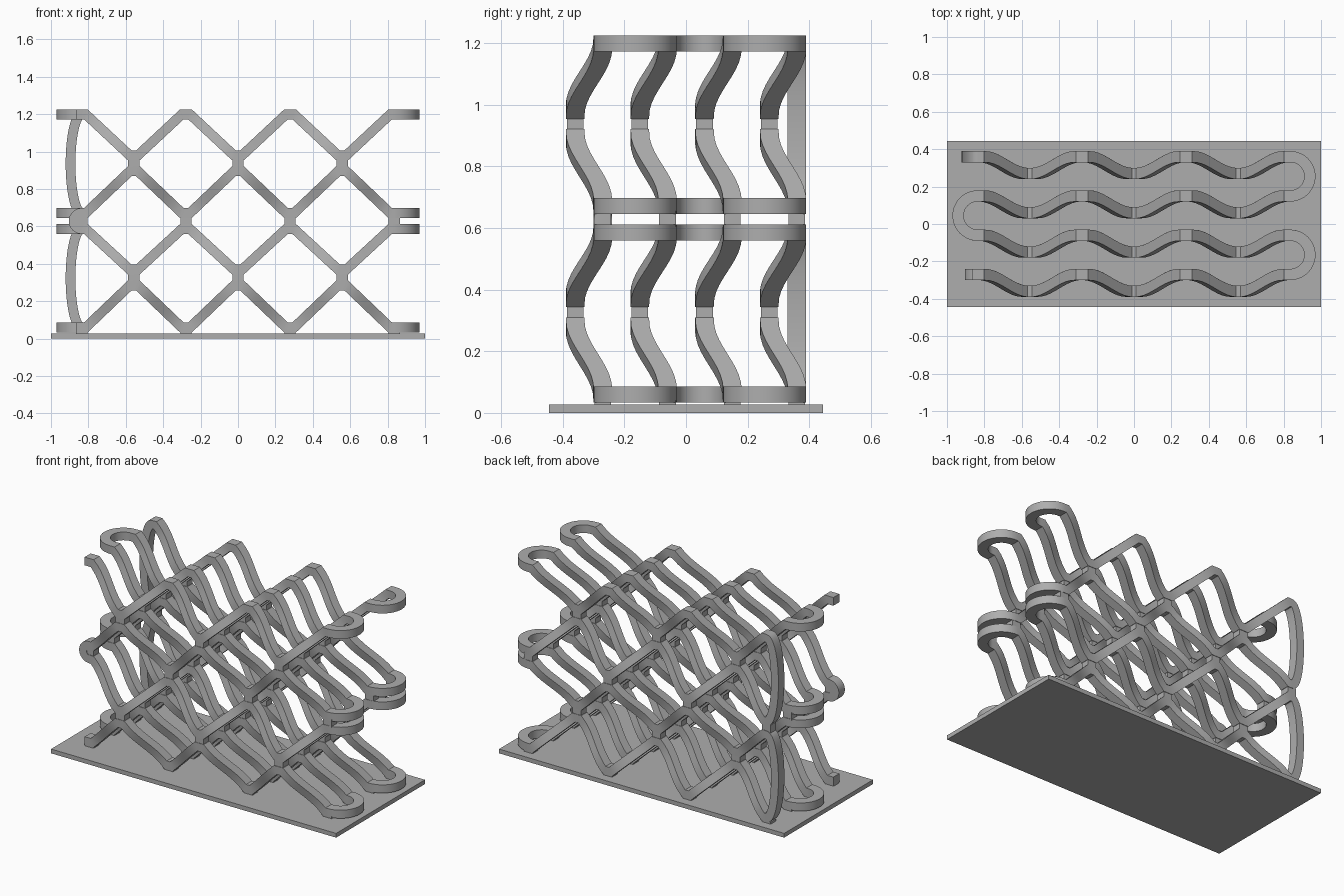
import bpy, bmesh, math
from mathutils import Vector

cube = bpy.data.objects.get("Cube")
if cube:
    bpy.data.objects.remove(cube)

grey = bpy.data.materials.new("plain grey")
grey.use_nodes = True
GREY = (0.42, 0.42, 0.42, 1)
grey.diffuse_color = GREY
grey.node_tree.nodes["Principled BSDF"].inputs["Base Color"].default_value = GREY

STEP = 0.2785                 # spacing of lattice nodes along x
END = 3 * STEP                # x of the last node
FLAT = 0.022                  # half length of the flat at a node
HALF_W, HALF_T = 0.03, 0.026  # half width and half thickness of the strand
ROW_GAP, WAVE = 0.21, 0.045
ROWS = [-0.315 + ROW_GAP * i for i in range(4)]
# (z at wave crests, z at wave troughs) of each layer
LAYERS = [(0.060, 0.284), (0.586, 0.370), (0.672, 0.895), (1.199, 0.980)]


def finish(name, bm):
    bmesh.ops.recalc_face_normals(bm, faces=bm.faces)
    mesh = bpy.data.meshes.new(name)
    bm.to_mesh(mesh)
    bm.free()
    mesh.materials.append(grey)
    obj = bpy.data.objects.new(name, mesh)
    bpy.context.collection.objects.link(obj)
    bpy.ops.object.select_all(action='DESELECT')
    obj.select_set(True)
    bpy.context.view_layer.objects.active = obj
    bpy.ops.object.shade_smooth_by_angle(angle=math.radians(25))
    return obj


def add_box(bm, low, high):
    made = bmesh.ops.create_cube(bm, size=1)
    for v in made["verts"]:
        v.co = [low[i] if v.co[i] < 0 else high[i] for i in range(3)]


def sweep(bm, frames):
    """Skin a rectangular strand through (centre, side, up) frames."""
    rings = [[bm.verts.new(c + a * s + b * u) for a, b in ((-1, -1), (1, -1), (1, 1), (-1, 1))]
             for c, s, u in frames]
    for r, q in zip(rings, rings[1:]):
        for i in range(4):
            j = (i + 1) % 4
            bm.faces.new((r[i], r[j], q[j], q[i]))
    bm.faces.new(rings[0])
    bm.faces.new(rings[-1])


def row_frames(mid, crest, trough, direction):
    """One waved zigzag row, running along +x or -x."""
    pts = []
    for n in range(-3, 4):
        odd = n % 2
        x, z, y = n * STEP, crest if odd else trough, mid + (WAVE if odd else -WAVE)
        pts.append(Vector((x if n == -3 else x - FLAT, y, z)))
        pts.append(Vector((x if n == 3 else x + FLAT, y, z)))
        if n < 3:
            a, b = pts[-1], Vector((x + STEP - FLAT, 2 * mid - y, crest + trough - z))
            for k in range(1, 10):
                p = a.lerp(b, k / 10)
                p.y = mid + (y - mid) * math.cos(math.pi * k / 10)
                pts.append(p)
    normals = [Vector((a.z - b.z, 0, b.x - a.x)).normalized() for a, b in zip(pts, pts[1:])]
    normals = [normals[0]] + normals + [normals[-1]]
    frames = []
    for p, n1, n2 in zip(pts, normals, normals[1:]):
        up = (n1 + n2) / (1 + n1.dot(n2)) * HALF_T
        frames.append((p, Vector((0, direction * HALF_W, 0)), up))
    return frames[::direction]


def turn_frames(x, y, z, direction):
    """Flat half-circle bend leading to the next row."""
    frames = []
    for k in range(1, 20):
        a = math.pi * k / 20 - math.pi / 2
        out = Vector((direction * math.cos(a), math.sin(a), 0))
        frames.append((Vector((x, y, z)) + out * ROW_GAP / 2,
                       -out * HALF_W * direction, Vector((0, 0, HALF_T))))
    return frames


def upright_bend(name, y, z_low, z_high, reach):
    """Half-ellipse joining two layers at the left-hand side."""
    frames, half = [], (z_high - z_low) / 2
    for k in range(33):
        a = math.pi * k / 32
        c = Vector((-END - reach * math.sin(a), y, z_low + half - half * math.cos(a)))
        n = Vector((-half * math.sin(a), 0, -reach * math.cos(a))).normalized()
        frames.append((c, Vector((0, HALF_W, 0)), n * HALF_T))
    bm = bmesh.new()
    sweep(bm, frames)
    finish(name, bm)


# Base plate
bm = bmesh.new()
add_box(bm, (-1, -0.445, 0), (1, 0.445, 0.027))
finish("base_plate", bm)

# Four layers, each a single snaking strand
for i, (crest, trough) in enumerate(LAYERS):
    frames = []
    for r, mid in enumerate(ROWS):
        d = 1 if r % 2 == 0 else -1
        frames += row_frames(mid, crest, trough, d)
        if r < 3:
            frames += turn_frames(d * END, mid + WAVE + ROW_GAP / 2, crest, d)
    if i in (0, 3):           # free strand end
        c, s, u = frames[0]
        frames.insert(0, (c - Vector((0.03, 0, 0)), s, u))
    bm = bmesh.new()
    sweep(bm, frames)
    finish(f"strand_layer_{i + 1}", bm)

# Upright bends joining the layers
top_y, front_y = ROWS[3] + WAVE, ROWS[0] + WAVE
upright_bend("lower_side_bend", top_y, LAYERS[0][0], LAYERS[1][0], 0.06)
upright_bend("upper_side_bend", top_y, LAYERS[2][0], LAYERS[3][0], 0.06)
upright_bend("middle_side_bend", front_y, LAYERS[1][0], LAYERS[2][0], 0.043)


# Small blocks bonding the layers at the nodes
def node_blocks(name, odd, z_low, z_high):
    bm = bmesh.new()
    for mid in ROWS:
        y = mid + (WAVE if odd else -WAVE)
        for n in range(-3, 4):
            if n % 2 == odd:
                add_box(bm, (n * STEP - 0.03, y - 0.027, z_low),
                        (n * STEP + 0.03, y + 0.027, z_high))
    finish(name, bm)


node_blocks("base_pads", 1, 0.02, 0.04)
node_blocks("lower_node_blocks", 0, 0.3, 0.354)
node_blocks("middle_node_blocks", 1, 0.605, 0.655)
node_blocks("upper_node_blocks", 0, 0.911, 0.965)
